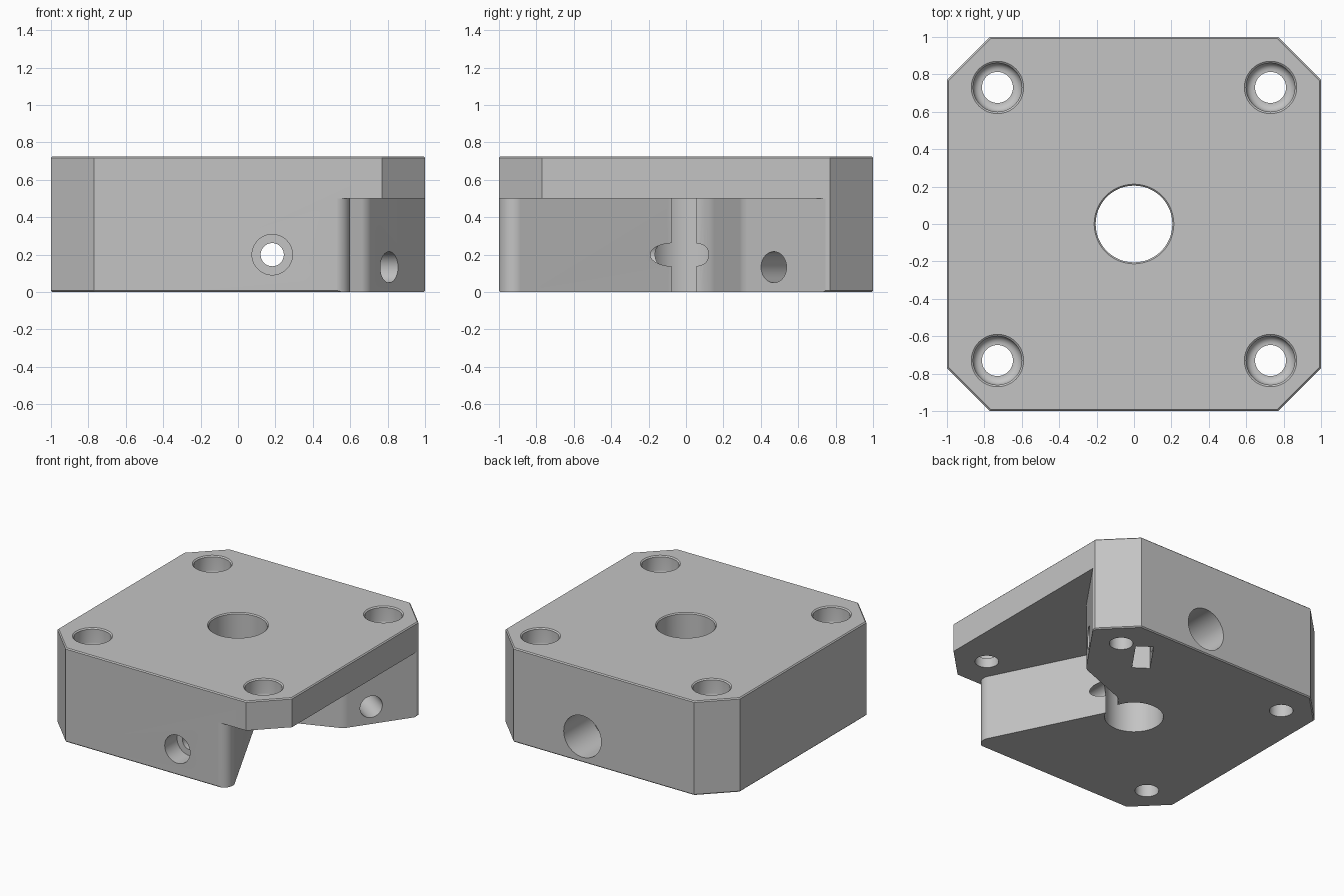
import bpy, bmesh, math
from mathutils import Vector

cube = bpy.data.objects.get("Cube")
if cube:
    bpy.data.objects.remove(cube)

TOP = 0.725
SOFT = 0.008
SIDES = 64

grey = bpy.data.materials.new("machined_grey")
grey.use_nodes = True
grey.diffuse_color = (0.55, 0.55, 0.55, 1)
grey.node_tree.nodes["Principled BSDF"].inputs["Base Color"].default_value = (0.55, 0.55, 0.55, 1)


def loft(name, rings):
    """Skin a stack of equal closed rings into a capped, outward-facing solid."""
    bm = bmesh.new()
    rows = [[bm.verts.new(p) for p in ring] for ring in rings]
    n = len(rows[0])
    for a, b in zip(rows, rows[1:]):
        for i in range(n):
            j = (i + 1) % n
            bm.faces.new((a[i], a[j], b[j], b[i]))
    bm.faces.new(rows[0][::-1])
    bm.faces.new(rows[-1])
    bm.normal_update()
    if bm.calc_volume(signed=True) < 0:
        bmesh.ops.reverse_faces(bm, faces=bm.faces[:])
    mesh = bpy.data.meshes.new(name)
    bm.to_mesh(mesh)
    bm.free()
    mesh.materials.append(grey)
    obj = bpy.data.objects.new(name, mesh)
    bpy.context.scene.collection.objects.link(obj)
    return obj


def prism(name, points, z0, z1):
    return loft(name, [[(x, y, z) for x, y in points] for z in (z0, z1)])


def lathe(name, profile, origin, axis):
    """Turn (radius, distance) pairs around an axis from origin."""
    axis = Vector(axis).normalized()
    u = axis.orthogonal().normalized()
    v = axis.cross(u)
    angles = [2 * math.pi * i / SIDES for i in range(SIDES)]
    return loft(name, [
        [Vector(origin) + axis * t + (u * math.cos(a) + v * math.sin(a)) * r for a in angles]
        for r, t in profile])


def rounded(corners):
    """Round each (x, y, radius) corner with a tangent arc."""
    out = []
    for i, (x, y, r) in enumerate(corners):
        p = Vector((x, y))
        if not r:
            out.append(p)
            continue
        d0 = (Vector(corners[i - 1][:2]) - p).normalized()
        d1 = (Vector(corners[(i + 1) % len(corners)][:2]) - p).normalized()
        half = math.acos(d0.dot(d1)) / 2
        centre = p + (d0 + d1).normalized() * r / math.sin(half)
        start = p + d0 * r / math.tan(half) - centre
        end = p + d1 * r / math.tan(half) - centre
        steps = 14
        out += [centre + start.lerp(end, k / steps).normalized() * r for k in range(steps + 1)]
    return out


def carve(target, cutter):
    """Subtract the cutter from the target and discard it."""
    cutter.hide_render = True
    mod = target.modifiers.new("cut", "BOOLEAN")
    mod.operation = "DIFFERENCE"
    mod.object = cutter
    for solver in ("EXACT", "FLOAT"):
        mod.solver = solver
        bpy.context.view_layer.update()
        graph = bpy.context.evaluated_depsgraph_get()
        result = bpy.data.meshes.new_from_object(target.evaluated_get(graph))
        if len(result.polygons):
            target.data = result
            break
    target.modifiers.remove(mod)
    bpy.data.objects.remove(cutter)


# Block with cut corners and softened top and bottom edges
def octagon(inset, z):
    a, b = 1 - inset, 0.77 - inset * 0.41
    return [(x, y, z) for x, y in ((a, -b), (a, b), (b, a), (-b, a),
                                   (-a, b), (-a, -b), (-b, -a), (b, -a))]


block = loft("mounting_block", [
    octagon(SOFT, 0), octagon(0, SOFT), octagon(0, TOP - SOFT), octagon(SOFT, TOP)])

# Wedge pocket under the front corner
pocket = rounded([
    (0.11, 0.08, 0.18), (0.649, -1.0005, 0.08), (0.4, -1.0005, 0), (0.4, -1.3, 0),
    (1.3, -1.3, 0), (1.3, 1.175, 0), (0.69, 0.30, 0.1)])
carve(block, prism("wedge_pocket", pocket, -0.1, 0.5))

# Central bore
carve(block, lathe("centre_bore", [
    (0.205, -0.1), (0.205, TOP - SOFT), (0.205 + SOFT, TOP), (0.205 + SOFT, TOP + 0.1)],
    (0, 0, 0), (0, 0, 1)))

# Counterbored corner holes, with a rounded seat
seat, fillet = TOP - 0.15, 0.04
bowl = [(0.13 - fillet + fillet * math.sin(a), seat + fillet - fillet * math.cos(a))
        for a in (math.pi / 12 * k for k in range(7))]
corner_profile = [(0.083, -0.1), (0.083, seat)] + bowl + [
    (0.13, TOP - SOFT), (0.14, TOP), (0.14, TOP + 0.1)]
for sx in (-1, 1):
    for sy in (-1, 1):
        carve(block, lathe("corner_hole", corner_profile, (0.73 * sx, 0.73 * sy, 0), (0, 0, 1)))

# Stepped clamping bore running front to back
carve(block, lathe("clamp_bore", [
    (0.108, -0.1), (0.108, 0.15), (0.062, 0.15), (0.062, 1.65), (0.16, 1.65), (0.16, 2.1)],
    (0.183, -1, 0.2), (0, 1, 0)))

# Screw hole in the slanted pocket wall, started in the open pocket
carve(block, lathe("wall_screw_hole", [(0.083, -0.1), (0.083, 0.5)],
                   (0.8, 0.475, 0.133), (-0.82, 0.572, 0)))

# Nut slot crossing the screw hole from below
along = Vector((0.572, 0.82))
across = Vector((0.82, -0.572))
slot = [Vector((0.49, 0.68)) + along * 0.15 * a + across * 0.063 * b
        for a, b in ((-1, -1), (1, -1), (1, 1), (-1, 1))]
carve(block, prism("nut_slot", slot, -0.1, 0.28))

# Smooth the bores while keeping machined edges crisp
bpy.ops.object.select_all(action="DESELECT")
block.select_set(True)
bpy.context.view_layer.objects.active = block
bpy.ops.object.shade_smooth_by_angle(angle=math.radians(30))
